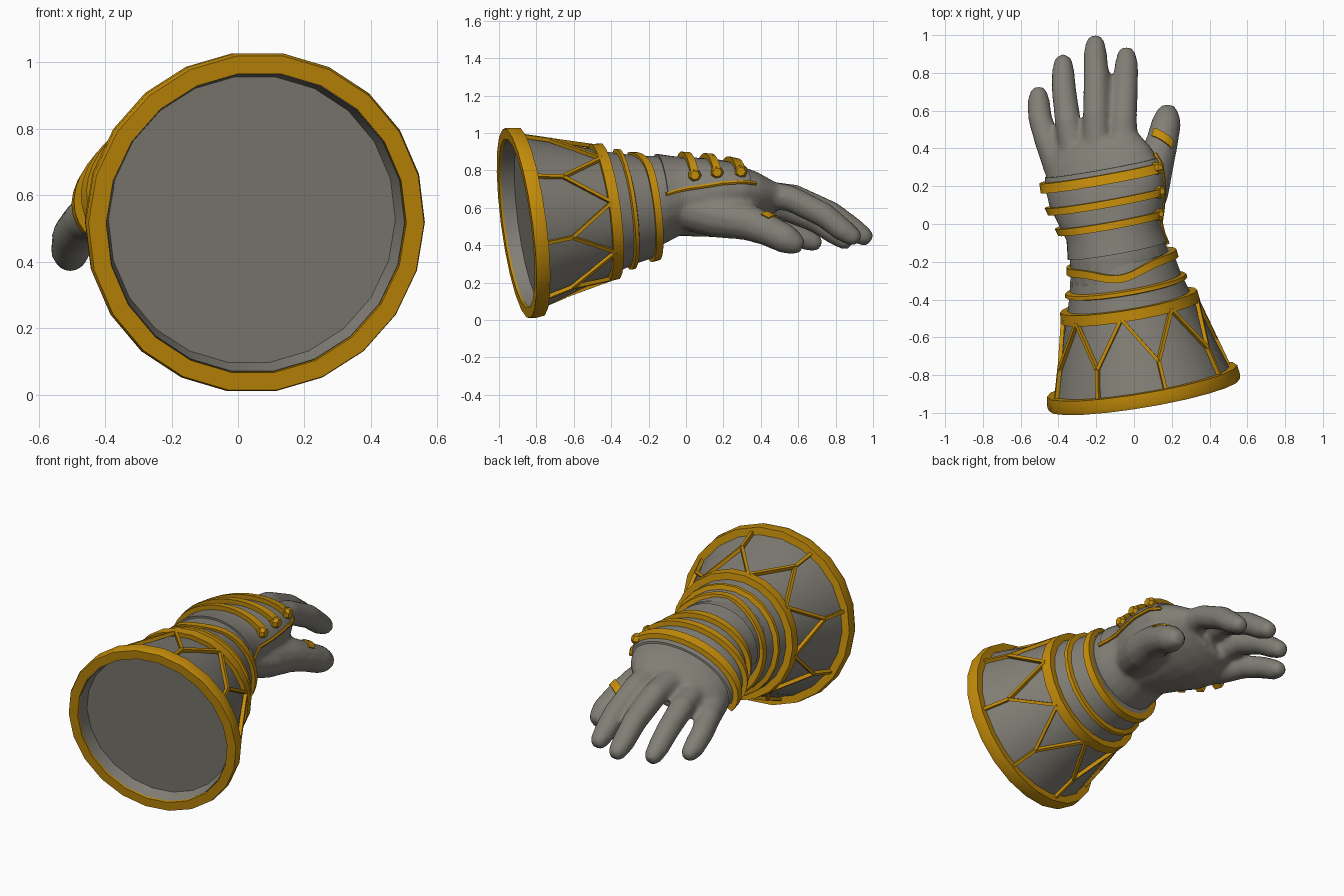
import bpy, bmesh, math
from mathutils import Vector as V

if "Cube" in bpy.data.objects:
    bpy.data.objects.remove(bpy.data.objects["Cube"])


def material(name, color):
    m = bpy.data.materials.new(name)
    m.use_nodes = True
    m.diffuse_color = color
    m.node_tree.nodes["Principled BSDF"].inputs["Base Color"].default_value = color
    return m


GREY = material("warm grey", (0.222, 0.211, 0.18, 1))
GOLD = material("dark gold", (0.55, 0.262, 0.003, 1))


def build(name, mat, lofts, cyclic=False):
    """One object from lofts; each loft is a list of equal closed loops."""
    bm = bmesh.new()
    for loops in lofts:
        rows = [[bm.verts.new(p) for p in loop] for loop in loops]
        n = len(rows[0])
        pairs = list(zip(rows, rows[1:] + rows[:1]))
        for a, b in pairs if cyclic else pairs[:-1]:
            for i in range(n):
                j = (i + 1) % n
                bm.faces.new((a[i], a[j], b[j], b[i]))
        if not cyclic:
            bm.faces.new(rows[0])
            bm.faces.new(rows[-1])
    bmesh.ops.recalc_face_normals(bm, faces=bm.faces)
    me = bpy.data.meshes.new(name)
    bm.to_mesh(me)
    bm.free()
    me.materials.append(mat)
    me.polygons.foreach_set("use_smooth", [True] * len(me.polygons))
    me.set_sharp_from_angle(angle=math.radians(32))
    ob = bpy.data.objects.new(name, me)
    bpy.context.collection.objects.link(ob)
    return ob


def turn(n):
    return [math.tau * i / n for i in range(n)]


def spread(a, b, n):
    return [a + (b - a) * i / n for i in range(n + 1)]


# Forearm axis frame
BASE = V((0.055, -0.905, 0.516))
AXIS = V((-0.165, 0.98, 0.13)).normalized()
SIDE = V((0.98, 0.165, 0)).normalized()
UP = SIDE.cross(AXIS)
SIDES = 22


def cyl(t, r, a):
    return BASE + AXIS * t + (SIDE * math.cos(a) + UP * math.sin(a)) * r


def hoop(name, profile, wave=lambda a: 0):
    build(name, GOLD, [[[cyl(t + wave(a), r, a) for t, r in profile]
                        for a in turn(SIDES * 2)[::1 if wave(1.57) else 2]]], True)


def frame(d):
    u = (V((1, 0, 0)) - d * d.x).normalized()
    return u, u.cross(d)


def tube(path, n=12):
    """Loft of round sections along (x, y, z, radius) points with a rounded end."""
    pts = [V(p[:3]) for p in path]
    rad = [p[3] for p in path]
    end = (pts[-1] - pts[-2]).normalized()
    pts.append(pts[-1] + end * rad[-1] * 0.6)
    rad.append(rad[-1] * 0.6)
    loops = []
    for i, (p, r) in enumerate(zip(pts, rad)):
        u, w = frame((pts[min(i + 1, len(pts) - 1)] - pts[max(i - 1, 0)]).normalized())
        loops.append([p + (u * math.cos(a) + w * math.sin(a)) * r for a in turn(n)])
    return loops


# Flared cuff with recessed end and sleeve
cuff = [(0.08, 0.02), (0.08, 0.438), (0.012, 0.455), (0.06, 0.472), (0.25, 0.41),
        (0.45, 0.345), (0.6, 0.3), (0.7, 0.28), (0.74, 0.268), (0.74, 0.2)]
build("cuff", GREY, [[[cyl(t, r, a) for a in turn(SIDES)] for t, r in cuff]])
hoop("cuff_rim", [(0, 0.458), (0, 0.512), (0.02, 0.518), (0.075, 0.511), (0.075, 0.458)])
hoop("cuff_ring", [(0.45, 0.33), (0.45, 0.374), (0.508, 0.368), (0.508, 0.31)])
hoop("sleeve_ring", [(0.572, 0.29), (0.582, 0.328), (0.602, 0.325), (0.612, 0.28)])
hoop("wavy_ring", [(0.7, 0.265), (0.7, 0.3), (0.74, 0.295), (0.74, 0.255)],
     lambda a: -0.05 * math.exp(-((a - 1.65) / 0.5) ** 2))


# Branching lattice over the cuff
def strut(p, q):
    d = (q - p).normalized()
    out = (p + q) / 2 - BASE
    out = (out - AXIS * out.dot(AXIS)).normalized()
    w = d.cross(out).normalized()
    return [[e + w * i * 0.009 + out * j * 0.011
             for i, j in ((-1, -1), (1, -1), (1, 1), (-1, 1))] for e in (p, q)]


struts = []
half = math.pi / 8
for k in range(8):
    a = half * (2 * k + 1) + 0.15
    node = cyl(0.22, 0.434, a)
    struts.append(strut(cyl(0.06, 0.48, a), node))
    struts += [strut(node, cyl(0.465, 0.362, a + s * half)) for s in (-1, 1)]
build("cuff_lattice", GOLD, struts)

# Hand cross-sections: y, centre x, centre z, half width, half height, roll
HAND = [(-0.3, -0.06, 0.61, 0.27, 0.27, 0), (-0.15, -0.085, 0.64, 0.258, 0.24, 7),
        (-0.05, -0.105, 0.658, 0.24, 0.207, 10), (0.05, -0.12, 0.652, 0.275, 0.203, 13),
        (0.15, -0.14, 0.647, 0.305, 0.195, 16), (0.26, -0.16, 0.64, 0.315, 0.175, 18),
        (0.36, -0.185, 0.635, 0.285, 0.142, 18), (0.45, -0.2, 0.63, 0.225, 0.1, 17)]


def on_hand(y, a, off=0):
    for lo, hi in zip(HAND, HAND[1:]):
        if y <= hi[0]:
            break
    f = (y - lo[0]) / (hi[0] - lo[0])
    _, cx, cz, rx, rz, roll = [p + (q - p) * f for p, q in zip(lo, hi)]
    roll = math.radians(roll)
    c, s = math.cos(roll), math.sin(roll)
    px, pz = (rx + off) * math.cos(a), (rz + off) * math.sin(a)
    x = px * c - pz * s
    return V((cx + x, y + 0.17 * x - 0.08 * pz, cz + px * s + pz * c))


palm = [[on_hand(h[0], a) for a in turn(24)] for h in HAND]

# Digits from base to tip, thumb last
DIGITS = [
    [(-0.06, 0.34, 0.685, 0.082), (-0.055, 0.56, 0.65, 0.071), (-0.045, 0.74, 0.56, 0.068),
     (-0.04, 0.84, 0.48, 0.063), (-0.04, 0.9, 0.44, 0.05)],
    [(-0.19, 0.36, 0.672, 0.082), (-0.2, 0.58, 0.655, 0.071), (-0.2, 0.78, 0.565, 0.068),
     (-0.205, 0.9, 0.48, 0.063), (-0.205, 0.963, 0.44, 0.05)],
    [(-0.31, 0.34, 0.615, 0.08), (-0.35, 0.54, 0.595, 0.07), (-0.37, 0.7, 0.53, 0.066),
     (-0.375, 0.8, 0.46, 0.061), (-0.375, 0.86, 0.42, 0.05)],
    [(-0.39, 0.27, 0.545, 0.08), (-0.46, 0.44, 0.525, 0.068), (-0.497, 0.56, 0.48, 0.064),
     (-0.505, 0.65, 0.43, 0.06), (-0.505, 0.695, 0.41, 0.047)],
    [(0.0, 0.0, 0.6, 0.12), (0.07, 0.18, 0.555, 0.118), (0.115, 0.33, 0.525, 0.1),
     (0.15, 0.44, 0.48, 0.086), (0.172, 0.54, 0.43, 0.079), (0.178, 0.59, 0.405, 0.06)]]
hand = build("hand", GREY, [palm] + [tube(d) for d in DIGITS])
remesh = hand.modifiers.new("blend", "REMESH")
remesh.mode = "VOXEL"
remesh.voxel_size = 0.016
remesh.use_smooth_shade = True
soften = hand.modifiers.new("soften", "SMOOTH")
soften.factor = 0.5
soften.iterations = 4

# Back plate with gold edge on the thumb side
arc = spread(0, math.pi * 1.02, 18)
build("back_plate", GREY, [[[on_hand(y, a, 0.01) for a in arc]
                            + [on_hand(y, a, -0.012) for a in reversed(arc)]
                            for y in spread(-0.14, 0.3, 9)]])
build("plate_edge", GOLD, [tube([(*on_hand(y, 0, 0.006), 0.012)
                                 for y in spread(-0.15, 0.32, 8)], 6)])

# Straps and knobs over the back of the hand
for i, (y, w) in enumerate(((0.01, 0.019), (0.125, 0.019), (0.25, 0.025))):
    build(f"strap_{i + 1}", GOLD, [[[on_hand(y + s * w, a, o) for s, o in
                                    ((-1, 0.006), (-1, 0.038), (1, 0.038), (1, 0.006))]
                                   for a in spread(0.28, 3.4, 20)]])
    c = on_hand(y, 0.3, 0.02)
    build(f"knob_{i + 1}", GOLD, [[[c + V((dx, r * math.cos(a), r * math.sin(a)))
                                    for a in turn(7)]
                                   for dx, r in ((-0.03, 0.03), (0.0, 0.036), (0.022, 0.024))]])

# Gold inlay across the top of the thumb
centre = V((0.147, 0.43, 0.485))
along = V((0.25, 0.87, -0.4)).normalized()
u, w = frame(along)
build("thumb_inlay", GOLD, [[[centre + along * (s - 0.03 * math.cos(a))
                              + (u * math.cos(a) + w * math.sin(a)) * r
                              for s, r in ((-0.024, 0.085), (-0.024, 0.094),
                                           (0.024, 0.09), (0.024, 0.081))]
                             for a in spread(0.75, 2.2, 7)]])
